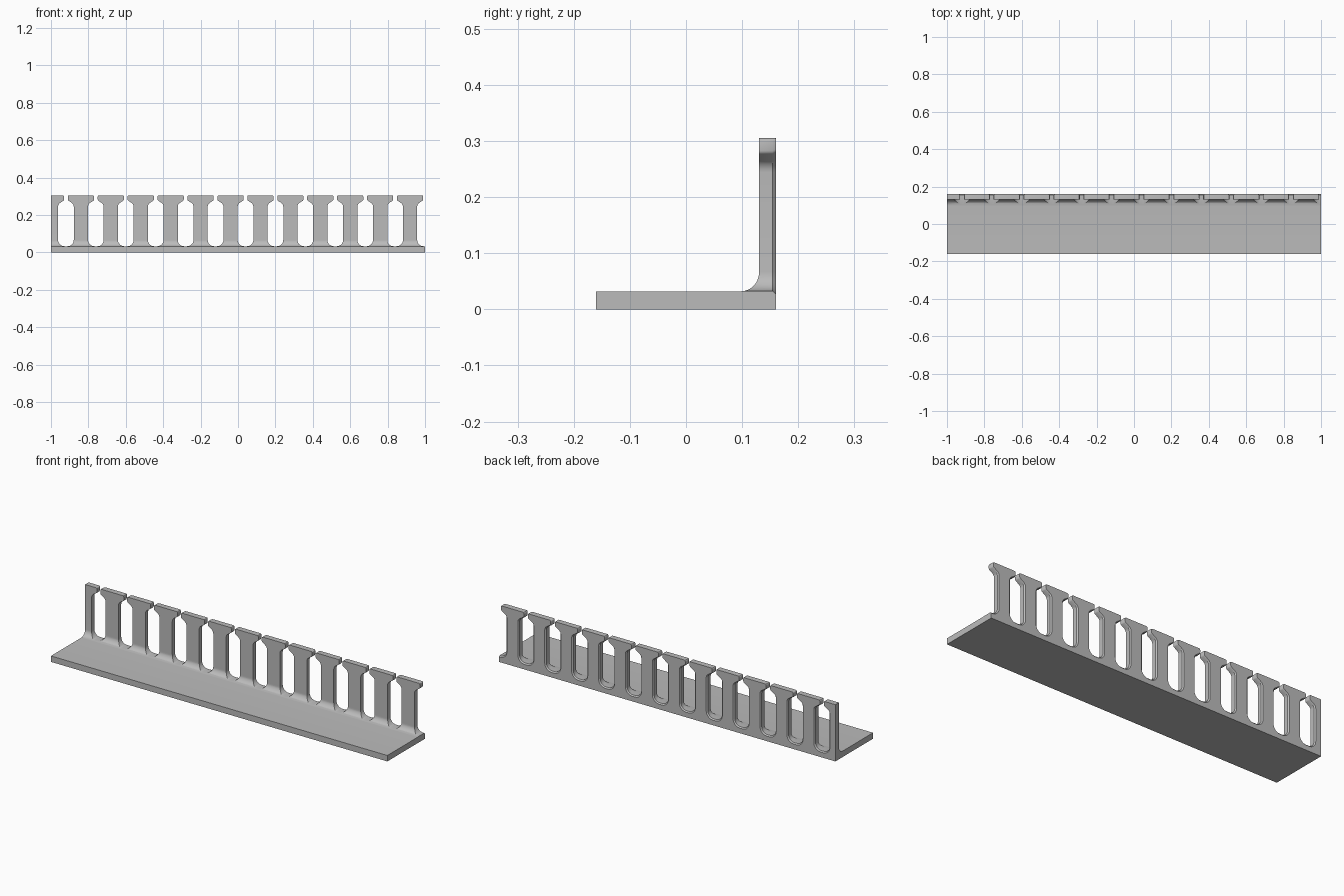
import bpy, bmesh, math

cube = bpy.data.objects.get("Cube")
if cube:
    bpy.data.objects.remove(cube, do_unlink=True)

PITCH, FIRST, COUNT = 0.16, -0.92, 13
BACK, WALL, BASE, TOP = 0.16, 0.13, 0.032, 0.305
FILLET = 0.033
FLARE = 0.006

grey = bpy.data.materials.new("plain grey")
grey.use_nodes = True
colour = (0.5, 0.5, 0.5, 1)
grey.diffuse_color = colour
grey.node_tree.nodes["Principled BSDF"].inputs["Base Color"].default_value = colour


def arc(cx, cz, r, start, end, steps):
    """Points along an arc, angles in degrees."""
    angles = [math.radians(start + (end - start) * i / steps) for i in range(steps + 1)]
    return [(cx + r * math.cos(a), cz + r * math.sin(a)) for a in angles]


def loft(bm, rings):
    """Closed solid through matching rings of points."""
    loops = [[bm.verts.new(p) for p in ring] for ring in rings]
    n = len(loops[0])
    for a, b in zip(loops, loops[1:]):
        for i in range(n):
            j = (i + 1) % n
            bm.faces.new((a[i], a[j], b[j], b[i]))
    bm.faces.new(loops[0][::-1])
    bm.faces.new(loops[-1])


def finish(name, bm):
    bmesh.ops.recalc_face_normals(bm, faces=bm.faces)
    mesh = bpy.data.meshes.new(name)
    bm.to_mesh(mesh)
    bm.free()
    mesh.materials.append(grey)
    obj = bpy.data.objects.new(name, mesh)
    bpy.context.collection.objects.link(obj)
    return obj


def slot_outline(grow):
    """Keyhole slot in x and z: round foot, curved shoulders, narrow open neck."""
    w, neck, r = 0.042 + grow, 0.010 + grow * 0.4, 0.034 + grow
    foot = 0.067
    half = arc(w - r, foot, r, -90, 0, 8)
    half += arc(w - 0.026, 0.244, 0.026, 0, 50, 5)
    half += arc(neck + 0.008, 0.283 + grow * 0.4, 0.008, 230, 180, 3)
    half += arc(neck + 0.006, TOP - 0.006, 0.006, 180, 90, 3)
    half += [(neck + 0.006, TOP + 0.03)]
    return half + [(-x, z) for x, z in reversed(half)]


# Angle bar: flat base, upright wall and inner fillet
section = [(-BACK, 0), (BACK, 0), (BACK, TOP), (WALL, TOP)]
section += arc(WALL - FILLET, BASE + FILLET, FILLET, 0, -90, 10)
section += [(-BACK, BASE)]
bm = bmesh.new()
loft(bm, [[(x, y, z) for y, z in section] for x in (-1, 1)])
bar = finish("slotted_angle_bar", bm)

# Slot cutters, flared towards the back face
bm = bmesh.new()
for k in range(COUNT):
    cx = FIRST + k * PITCH
    stations = [(0.0, 0), (BACK - FLARE, 0), (BACK + FLARE, FLARE * 2)]
    loft(bm, [[(cx + x, y, z) for x, z in slot_outline(g)] for y, g in stations])
cutters = finish("slot_cutters", bm)
cutters.hide_render = True

# Cut the slots and keep only the finished bar
mod = bar.modifiers.new("slots", 'BOOLEAN')
mod.operation = 'DIFFERENCE'
mod.solver = 'EXACT'
mod.object = cutters
bpy.context.view_layer.objects.active = bar
bar.select_set(True)
cutters.select_set(False)
bpy.ops.object.modifier_apply(modifier=mod.name)
bpy.data.objects.remove(cutters, do_unlink=True)
bpy.ops.object.shade_smooth_by_angle(angle=math.radians(30))
